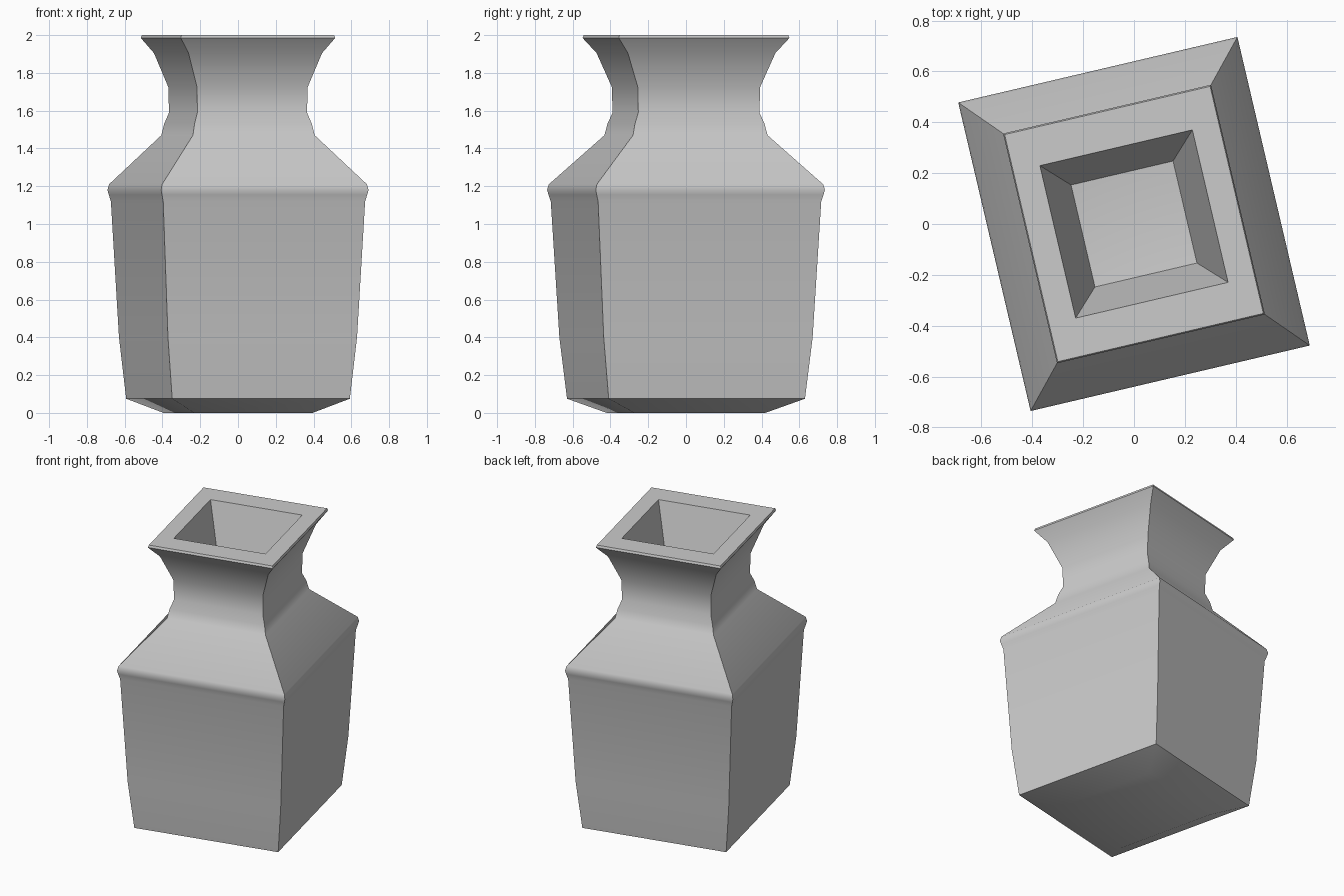
import bpy, bmesh, math
from mathutils import Matrix

cube = bpy.data.objects.get("Cube")
if cube:
    bpy.data.objects.remove(cube, do_unlink=True)

DEPTH_RATIO = 1.105          # outer section is a little deeper than wide
TURN = math.radians(13.2)    # the vase stands turned on its axis

# Outer profile: (half width, height), from foot to rim
OUTER = [(0.322, 0), (0.483, 0.075), (0.514, 0.4), (0.549, 1.12), (0.558, 1.155),
         (0.564, 1.18), (0.557, 1.21), (0.331, 1.47), (0.319, 1.53),
         (0.298, 1.59), (0.301, 1.725), (0.363, 1.905), (0.42, 1.985), (0.415, 2.0)]
# Square well inside the mouth
INNER = [(0.308, 2.0), (0.206, 1.57)]


def material(name, colour):
    mat = bpy.data.materials.new(name)
    mat.use_nodes = True
    mat.diffuse_color = colour
    mat.node_tree.nodes["Principled BSDF"].inputs["Base Color"].default_value = colour
    return mat


def ring(bm, half_x, half_y, z):
    return [bm.verts.new((sx * half_x, sy * half_y, z))
            for sx, sy in ((-1, -1), (1, -1), (1, 1), (-1, 1))]


def cap(bm, loop, z):
    centre = bm.verts.new((0, 0, z))
    for i in range(4):
        bm.faces.new((loop[i], loop[(i + 1) % 4], centre))


# Four-sided vase: stacked rings bridged from the foot over the rim into the well
bm = bmesh.new()
rings = [ring(bm, w, w * DEPTH_RATIO, z) for w, z in OUTER]
rings += [ring(bm, w, w, z) for w, z in INNER]
for low, high in zip(rings, rings[1:]):
    for i in range(4):
        j = (i + 1) % 4
        bm.faces.new((low[i], low[j], high[j], high[i]))
cap(bm, rings[0], 0)
cap(bm, rings[-1], INNER[-1][1] - 0.03)
bmesh.ops.recalc_face_normals(bm, faces=bm.faces)
bm.transform(Matrix.Rotation(TURN, 4, 'Z'))

mesh = bpy.data.meshes.new("vase")
bm.to_mesh(mesh)
bm.free()
mesh.materials.append(material("plain grey", (0.6, 0.6, 0.6, 1)))
vase = bpy.data.objects.new("vase", mesh)
bpy.context.collection.objects.link(vase)

# Soft shading along the profile, crisp corners
bpy.ops.object.select_all(action='DESELECT')
vase.select_set(True)
bpy.context.view_layer.objects.active = vase
bpy.ops.object.shade_smooth_by_angle(angle=math.radians(35))
